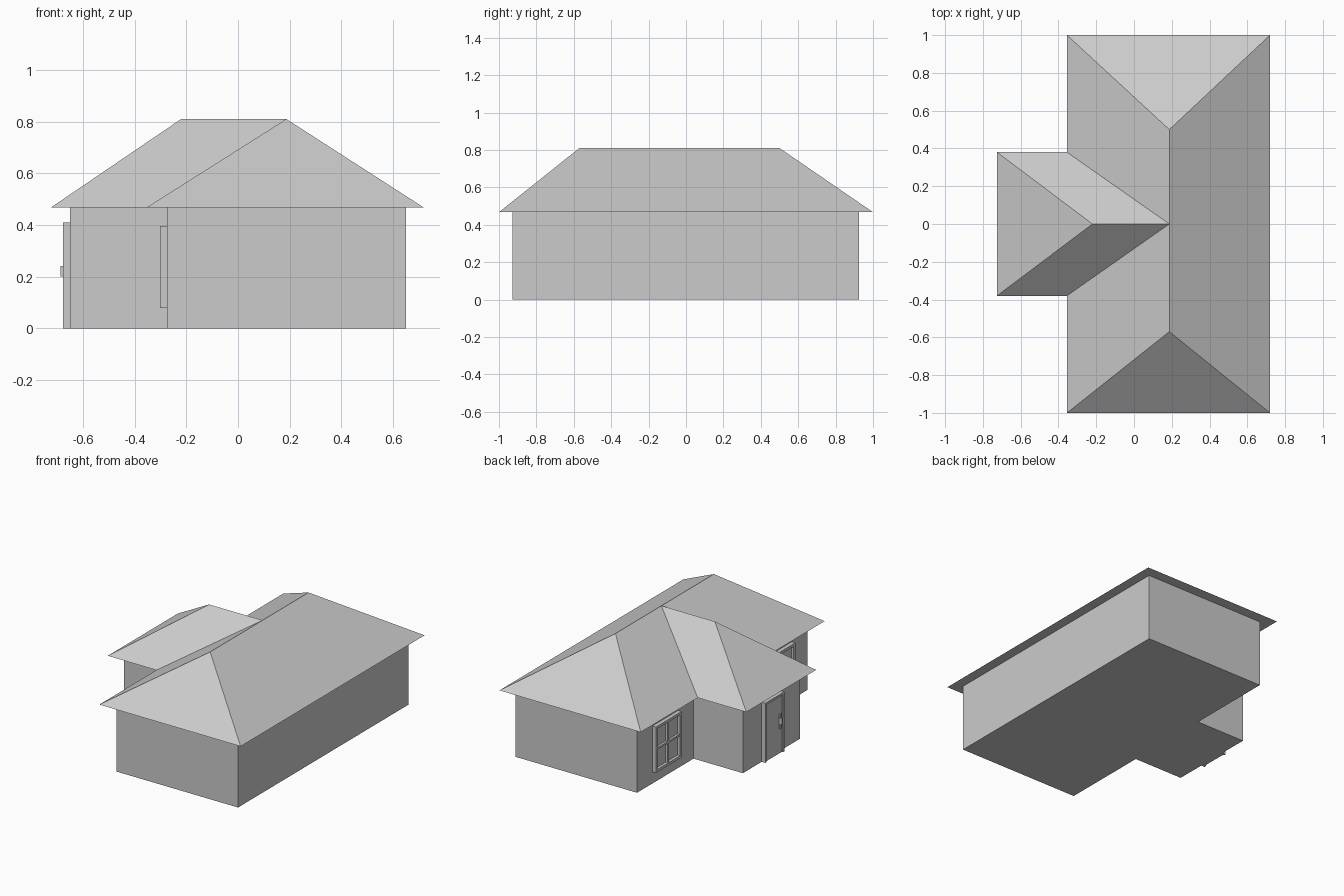
import bpy, bmesh

if "Cube" in bpy.data.objects:
    bpy.data.objects.remove(bpy.data.objects["Cube"])

EAVE, RIDGE = 0.467, 0.81


def make_mesh(name, verts, faces):
    mesh = bpy.data.meshes.new(name)
    mesh.from_pydata(verts, [], faces)
    bm = bmesh.new()
    bm.from_mesh(mesh)
    bmesh.ops.recalc_face_normals(bm, faces=bm.faces)
    bm.to_mesh(mesh)
    bm.free()
    obj = bpy.data.objects.new(name, mesh)
    bpy.context.collection.objects.link(obj)
    return obj


def boxes(name, spans):
    """One object from boxes given as (x0, x1, y0, y1, z0, z1)."""
    verts, faces = [], []
    for x0, x1, y0, y1, z0, z1 in spans:
        n = len(verts)
        verts += [(x, y, z) for z in (z0, z1)
                  for x, y in ((x0, y0), (x1, y0), (x1, y1), (x0, y1))]
        faces += [[n + i for i in f] for f in (
            (0, 1, 2, 3), (4, 5, 6, 7), (0, 1, 5, 4),
            (1, 2, 6, 5), (2, 3, 7, 6), (3, 0, 4, 7))]
    return make_mesh(name, verts, faces)


# Walls: T-shaped plan extruded up to the eaves
plan = [(-0.275, -0.928), (0.65, -0.928), (0.65, 0.925), (-0.275, 0.925),
        (-0.275, 0.31), (-0.65, 0.31), (-0.65, -0.31), (-0.275, -0.31)]
n = len(plan)
make_mesh("walls", [(x, y, z) for z in (0, EAVE) for x, y in plan],
          [list(range(n)), list(range(n, 2 * n))]
          + [(i, (i + 1) % n, n + (i + 1) % n, n + i) for i in range(n)])

# Hipped roof: eave outline, then ridge points, with a flat soffit
eaves = [(-0.355, -1), (0.72, -1), (0.72, 1), (-0.355, 1),
         (-0.355, 0.38), (-0.725, 0.38), (-0.725, -0.38), (-0.355, -0.38)]
ridge = [(0.187, -0.57), (0.187, 0.5), (0.187, 0), (-0.22, 0)]
make_mesh("roof",
          [(x, y, EAVE) for x, y in eaves] + [(x, y, RIDGE) for x, y in ridge],
          [range(8), (0, 1, 8), (1, 2, 9, 10, 8), (2, 3, 9), (3, 4, 10, 9),
           (4, 5, 11, 10), (5, 6, 11), (6, 7, 10, 11), (7, 0, 8, 10)])


def window(name, yc):
    x0, x1, w, z0, z1, t = -0.302, -0.275, 0.14, 0.08, 0.396, 0.018
    zc = (z0 + z1) / 2
    boxes(name + "_frame", [
        (x0, x1, yc - w, yc - w + t, z0, z1),
        (x0, x1, yc + w - t, yc + w, z0, z1),
        (x0, x1, yc - w + t, yc + w - t, z0, z0 + t),
        (x0, x1, yc - w + t, yc + w - t, z1 - t, z1)])
    # Cross bars and glass
    boxes(name + "_bars", [
        (x0 + 0.004, x1, yc - 0.007, yc + 0.007, z0 + t, z1 - t),
        (x0 + 0.004, x1, yc - w + t, yc + w - t, zc - 0.007, zc + 0.007)])
    boxes(name + "_glass", [(x1 - 0.008, x1, yc - w + t, yc + w - t, z0 + t, z1 - t)])


for side, label in ((-1, "front"), (1, "back")):
    window(label + "_window", side * 0.618)

# Door with frame, leaf and handle
boxes("door_frame", [(-0.677, -0.65, -0.105, -0.09, 0, 0.41),
                     (-0.677, -0.65, 0.09, 0.105, 0, 0.41),
                     (-0.677, -0.65, -0.09, 0.09, 0.395, 0.41)])
boxes("door_leaf", [(-0.668, -0.65, -0.09, 0.09, 0, 0.395)])
boxes("door_handle", [(-0.674, -0.668, -0.078, -0.058, 0.17, 0.27),
                      (-0.686, -0.674, -0.074, -0.062, 0.2, 0.242)])
